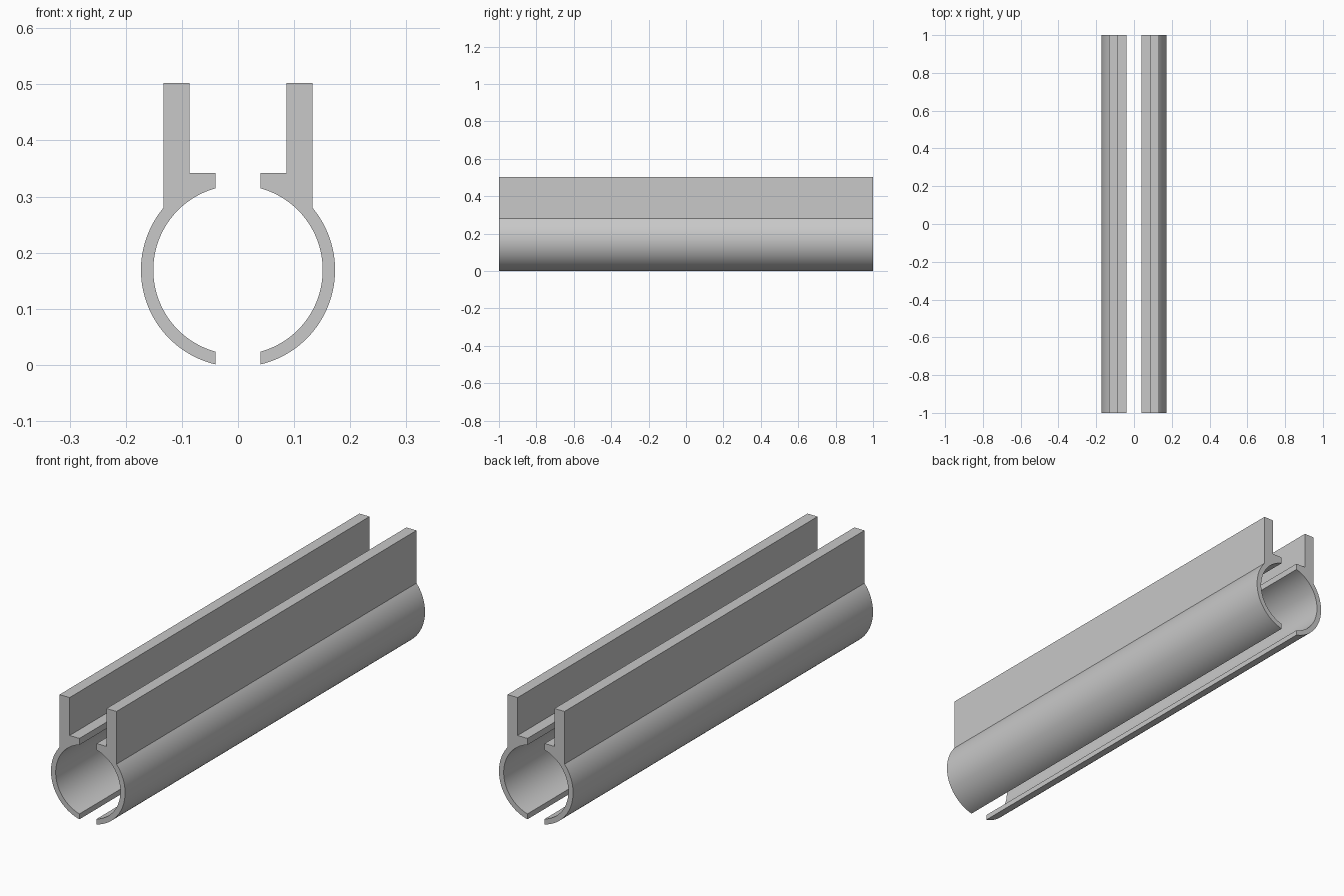
import bpy
import bmesh
from math import acos, cos, sin, pi
from mathutils import Vector

cube = bpy.data.objects.get("Cube")
if cube:
    bpy.data.objects.remove(cube, do_unlink=True)

# Dimensions of the split tube and its flanges
CENTRE_Z = 0.169
OUTER, INNER = 0.173, 0.151
SLOT = 0.04                      # half width of the slot
WALL_IN, WALL_OUT = 0.086, 0.133
LEDGE_Z, TOP_Z = 0.342, 0.502
HALF_LENGTH = 1.0

grey = bpy.data.materials.new("plain grey")
grey.use_nodes = True
colour = (0.58, 0.58, 0.58, 1)
grey.diffuse_color = colour
grey.node_tree.nodes["Principled BSDF"].inputs["Base Color"].default_value = colour


def arc(radius, start, end, steps=40):
    angles = [start + (end - start) * i / steps for i in range(steps + 1)]
    return [(radius * cos(a), CENTRE_Z + radius * sin(a)) for a in angles]


# Cross-section: outer arc, upright flange, ledge, inner arc
slot_outer, slot_inner = acos(SLOT / OUTER), acos(SLOT / INNER)
profile = arc(OUTER, -slot_outer, acos(WALL_OUT / OUTER))
profile += [(WALL_OUT, TOP_Z), (WALL_IN, TOP_Z), (WALL_IN, LEDGE_Z), (SLOT, LEDGE_Z)]
profile += arc(INNER, slot_inner, -slot_inner)


def clamp_half(name, side):
    bm = bmesh.new()
    verts = [bm.verts.new((side * x, -HALF_LENGTH, z)) for x, z in profile]
    face = bm.faces.new(verts)
    extruded = bmesh.ops.extrude_face_region(bm, geom=[face], use_keep_orig=True)
    moved = [g for g in extruded["geom"] if isinstance(g, bmesh.types.BMVert)]
    bmesh.ops.translate(bm, verts=moved, vec=Vector((0, 2 * HALF_LENGTH, 0)))
    bmesh.ops.recalc_face_normals(bm, faces=bm.faces)
    mesh = bpy.data.meshes.new(name)
    bm.to_mesh(mesh)
    bm.free()
    mesh.materials.append(grey)
    obj = bpy.data.objects.new(name, mesh)
    bpy.context.collection.objects.link(obj)
    bpy.ops.object.select_all(action="DESELECT")
    obj.select_set(True)
    bpy.context.view_layer.objects.active = obj
    bpy.ops.object.shade_smooth_by_angle(angle=pi / 6)


# Mirrored pair of extruded halves
clamp_half("left_tube_half", 1)
clamp_half("right_tube_half", -1)
